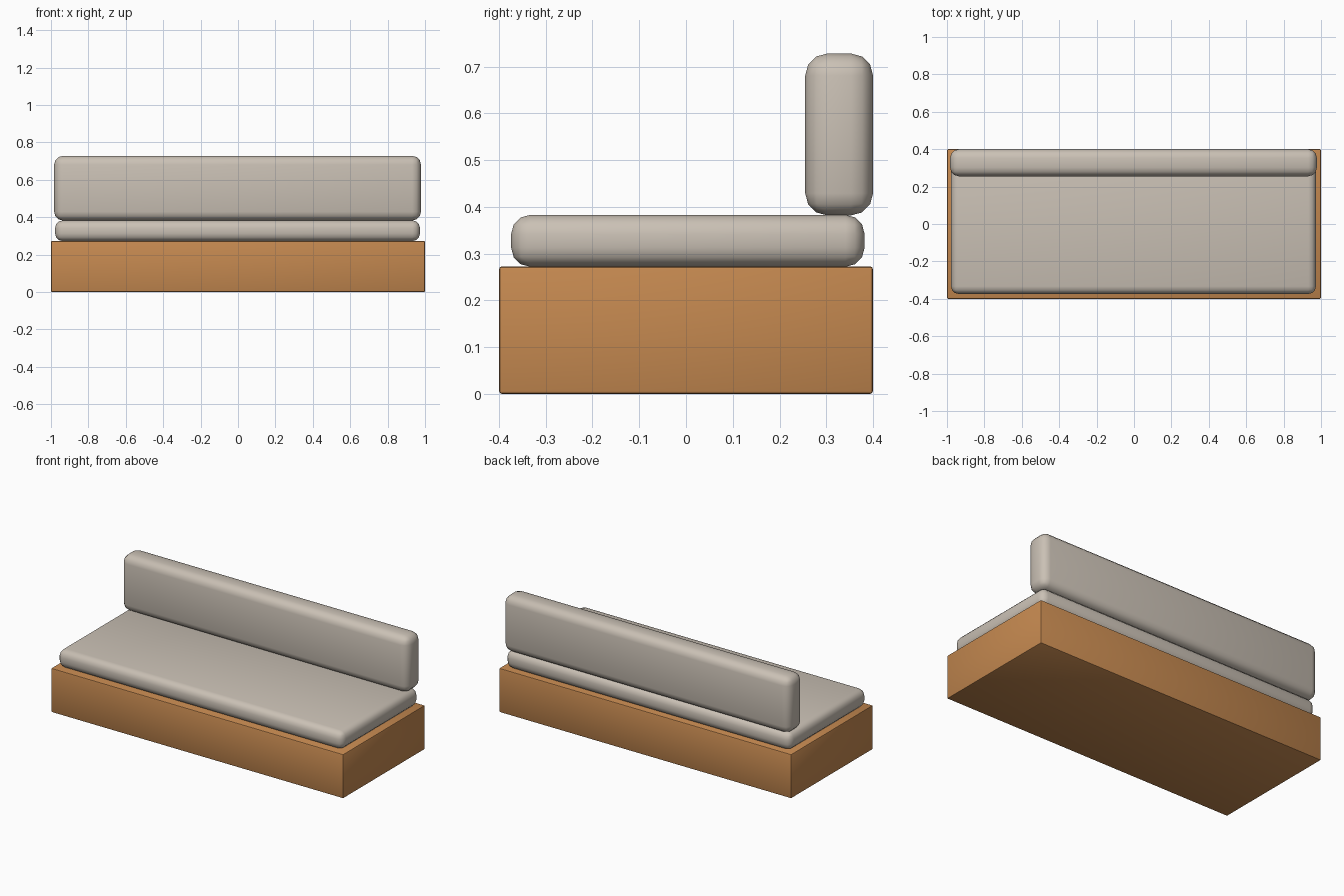
import bpy

if "Cube" in bpy.data.objects:
    bpy.data.objects.remove(bpy.data.objects["Cube"])


def material(name, rgb):
    m = bpy.data.materials.new(name)
    m.diffuse_color = (*rgb, 1)
    m.use_nodes = True
    m.node_tree.nodes["Principled BSDF"].inputs["Base Color"].default_value = m.diffuse_color
    return m


wood = material("warm wood", (0.56, 0.25, 0.08))
fabric = material("beige fabric", (0.59, 0.53, 0.46))


def rounded_box(name, lo, hi, radius, segments, mat):
    """Box between two corners with rounded edges."""
    centre = [(a + b) / 2 for a, b in zip(lo, hi)]
    bpy.ops.mesh.primitive_cube_add(size=1, location=centre)
    ob = bpy.context.object
    ob.name = name
    ob.scale = [b - a for a, b in zip(lo, hi)]
    bpy.ops.object.transform_apply(location=False, rotation=False, scale=True)
    bev = ob.modifiers.new("rounding", 'BEVEL')
    bev.width = radius
    bev.segments = segments
    bpy.ops.object.modifier_apply(modifier=bev.name)
    bpy.ops.object.shade_smooth_by_angle()
    ob.data.materials.append(mat)
    return ob


# Wooden plinth
rounded_box("base", (-1, -0.4, 0), (1, 0.4, 0.273), 0.007, 2, wood)
# Seat cushion resting on the plinth
rounded_box("seat_cushion", (-0.978, -0.374, 0.272), (0.973, 0.382, 0.383), 0.041, 3, fabric)
# Upright back cushion along the rear edge
rounded_box("back_cushion", (-0.983, 0.255, 0.382), (0.978, 0.4, 0.728), 0.047, 3, fabric)
